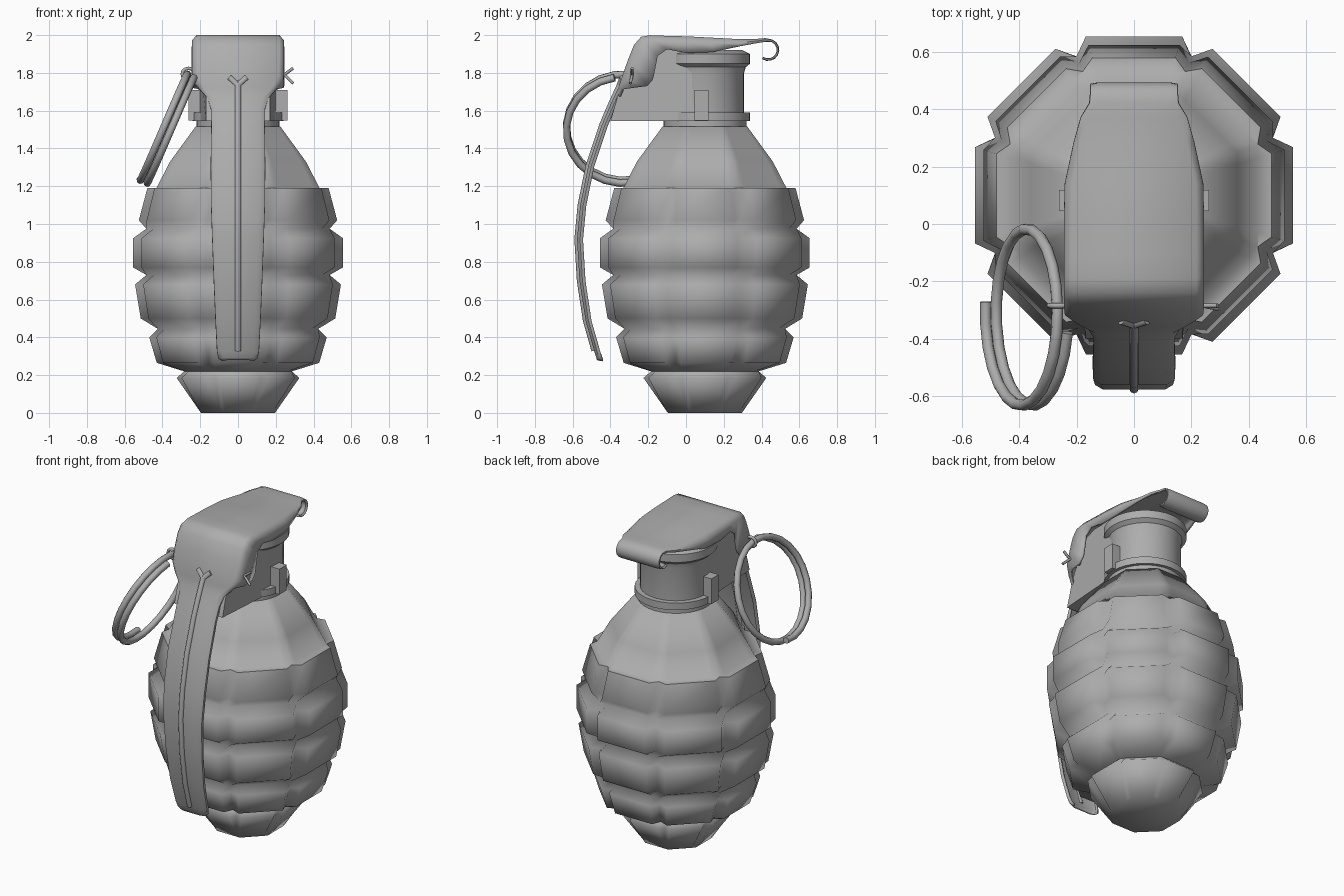
import bpy, bmesh
from math import sin, cos, pi, radians, tan
from mathutils import Vector

if "Cube" in bpy.data.objects:
    bpy.data.objects.remove(bpy.data.objects["Cube"])

GREY = (0.42, 0.42, 0.42, 1)
metal = bpy.data.materials.new("grey metal")
metal.use_nodes = True
metal.diffuse_color = GREY
metal.node_tree.nodes["Principled BSDF"].inputs["Base Color"].default_value = GREY
AXIS_Y = 0.1


def finish(obj, angle):
    obj.data.materials.append(metal)
    bpy.ops.object.select_all(action="DESELECT")
    obj.select_set(True)
    bpy.context.view_layer.objects.active = obj
    bpy.ops.object.shade_smooth_by_angle(angle=radians(angle))
    return obj


def loft(name, rings, closed=True, angle=35, thickness=0):
    """Skin a list of equal-length point rows."""
    bm = bmesh.new()
    rows = [[bm.verts.new(p) for p in ring] for ring in rings]
    n = len(rows[0])
    for low, high in zip(rows, rows[1:]):
        for i in range(n if closed else n - 1):
            j = (i + 1) % n
            bm.faces.new((low[i], low[j], high[j], high[i]))
    if closed:
        bm.faces.new(rows[0][::-1])
        bm.faces.new(rows[-1])
    bmesh.ops.recalc_face_normals(bm, faces=bm.faces)
    mesh = bpy.data.meshes.new(name)
    bm.to_mesh(mesh)
    bm.free()
    obj = bpy.data.objects.new(name, mesh)
    bpy.context.collection.objects.link(obj)
    if thickness:
        mod = obj.modifiers.new("sheet", "SOLIDIFY")
        mod.thickness, mod.offset = thickness, 0
    return finish(obj, angle)


def turned(name, profile, sides=32):
    """Round part about the body axis, from (radius, z) pairs."""
    return loft(name, [[(r * cos(2 * pi * i / sides), AXIS_Y + r * sin(2 * pi * i / sides), z)
                        for i in range(sides)] for r, z in profile])


def box(name, x, y, z):
    return loft(name, [[(x[0], y[0], h), (x[1], y[0], h), (x[1], y[1], h), (x[0], y[1], h)] for h in z])


def wire(name, paths, radius, cyclic=False, sides=2):
    """Tube along one or more point paths."""
    curve = bpy.data.curves.new(name, "CURVE")
    curve.dimensions = "3D"
    curve.bevel_depth, curve.bevel_resolution = radius, sides
    curve.use_fill_caps = True
    for path in paths:
        spline = curve.splines.new("POLY")
        spline.points.add(len(path) - 1)
        spline.use_cyclic_u = cyclic
        for point, co in zip(spline.points, path):
            point.co = (*co, 1)
    temp = bpy.data.objects.new(name, curve)
    bpy.context.collection.objects.link(temp)
    mesh = bpy.data.meshes.new_from_object(temp.evaluated_get(bpy.context.evaluated_depsgraph_get()))
    bpy.data.objects.remove(temp)
    obj = bpy.data.objects.new(name, mesh)
    bpy.context.collection.objects.link(obj)
    return finish(obj, 50)


# Segmented body: eight sectors, raised blocks parted by V grooves
def body_ring(apothem, z, valley):
    half = tan(pi / 8) * 0.73 * apothem
    groove = valley / cos(pi / 8)
    ring = []
    for k in range(8):
        a = k * pi / 4
        for u, v in ((apothem, -half), (apothem, half)):
            ring.append((u * cos(a) - v * sin(a), AXIS_Y + u * sin(a) + v * cos(a), z))
        b = a + pi / 8
        ring.append((groove * cos(b), AXIS_Y + groove * sin(b), z))
    return ring


# (apothem, z, valley ratio): ratio 1 is a plain octagon
BODY = [(.196, 0, 1), (.325, .185, .88), (.285, .22, 1), (.43, .265, .87), (.47, .4, .89),
        (.425, .445, 1), (.515, .5, .87), (.545, .68, .87), (.485, .73, 1), (.555, .77, .87),
        (.555, .925, .87), (.485, .975, 1), (.525, 1.02, .88), (.48, 1.19, .9),
        (.432, 1.19, 1), (.36, 1.33, 1), (.225, 1.515, 1)]
loft("segmented_body", [body_ring(a, z, a * k) for a, z, k in BODY], angle=75)

# Neck, flange and fuze column
turned("neck_collar", [(.22, 1.5), (.22, 1.545)])
turned("fuze_flange", [(.24, 1.545), (.24, 1.59)])
turned("fuze_column", [(.208, 1.55), (.208, 1.8), (.216, 1.83), (.24, 1.85), (.24, 1.9), (.2, 1.92)])

# Fuze housing reaching forward under the lever
HOUSING = [(-.4, 1.545), (.1, 1.545), (.1, 1.93), (-.15, 1.96), (-.24, 1.93), (-.355, 1.7)]
loft("fuze_housing", [[(s * (.205 if y > 0 else .17), y, z) for y, z in HOUSING] for s in (-1, 1)])

for side, label in ((1, "left"), (-1, "right")):
    box(label + "_tab", sorted((side * .19, side * .262)), (.045, .118), (1.548, 1.71))

# Lever: rolled tail, flat cover with side skirts, long curved strap
# each station is (y, z, half width, skirt y, skirt z)
stations = []
for deg in range(-125, 90, 24):
    c, s = cos(radians(deg)), sin(radians(deg))
    stations.append((.435 + .052 * c, 1.922 + .052 * s, .147, .435 + .048 * c, 1.922 + .048 * s))
stations += [(.42, 1.977, .15, .42, 1.965), (.37, 1.973, .18, .37, 1.957), (.28, 1.972, .205, .28, 1.94),
             (.14, 1.98, .235, .14, 1.91), (0, 1.987, .238, 0, 1.905), (-.11, 1.99, .238, -.1, 1.925),
             (-.19, 1.993, .238, -.15, 1.89), (-.235, 1.985, .238, -.163, 1.82),
             (-.27, 1.945, .238, -.175, 1.765), (-.3, 1.87, .238, -.205, 1.73),
             (-.33, 1.785, .235, -.28, 1.722)]
STRAP = [(-.352, 1.72, .2), (-.375, 1.67, .155), (-.402, 1.61, .137), (-.44, 1.52, .135),
         (-.51, 1.31, .138), (-.553, 1.1, .136), (-.57, .92, .13), (-.557, .7, .122),
         (-.525, .49, .113), (-.48, .33, .105), (-.469, .295, .098), (-.465, .282, .08)]
stations += [(y, z, w, y + .025, z - .003) for y, z, w in STRAP]


def lever_row(y, z, w, yb, zb):
    top, low = Vector((y, z)), Vector((yb, zb))
    shoulder = top.lerp(low, min(.5, .025 / (low - top).length))
    half = [(w, low), (w, shoulder), (w - .022, top)]
    return [(x, *p) for x, p in half] + [(-x, *p) for x, p in reversed(half)]


loft("safety_lever", [lever_row(*s) for s in stations], closed=False, angle=50, thickness=.014)

# Raised rib with a forked top along the strap
rib = [(0, y - .004, z) for y, z, w in STRAP[:-2]]
fork = [[(0, -.35, 1.735), (s * .045, -.335, 1.775)] for s in (-1, 1)]
wire("lever_rib", [rib] + [[rib[0], *f] for f in fork], .017)

# Pull ring: one and a half coils in a tilted plane
center, up, normal = Vector((-.375, -.325, 1.505)), Vector((.377, 0, .926)), Vector((.926, 0, -.377))
coil = []
STEPS = 36
for i in range(STEPS + 1):
    t = i / STEPS
    a = radians(100 + 540 * t)
    coil.append(center + .308 * (cos(a) * Vector((0, 1, 0)) + sin(a) * up) + normal * (.03 - .06 * t))
wire("pull_ring", [coil], .02)

# Split pin with an eye around the ring and bent tips
PIN_Y, PIN_Z = -.285, 1.79
tips = [[(.2, PIN_Y, PIN_Z), (.245, PIN_Y, PIN_Z), (.292, PIN_Y - dy, PIN_Z + dz)]
        for dy, dz in ((0, .035), (.01, -.045))]
wire("split_pin", [[(-.235, PIN_Y, PIN_Z), (.22, PIN_Y, PIN_Z)]], .014)
wire("pin_tips", tips, .008)
eye = [(-.262 + .034 * cos(k * pi / 6), PIN_Y, PIN_Z + .004 + .03 * sin(k * pi / 6)) for k in range(12)]
wire("pin_eye", [eye], .009, cyclic=True)
